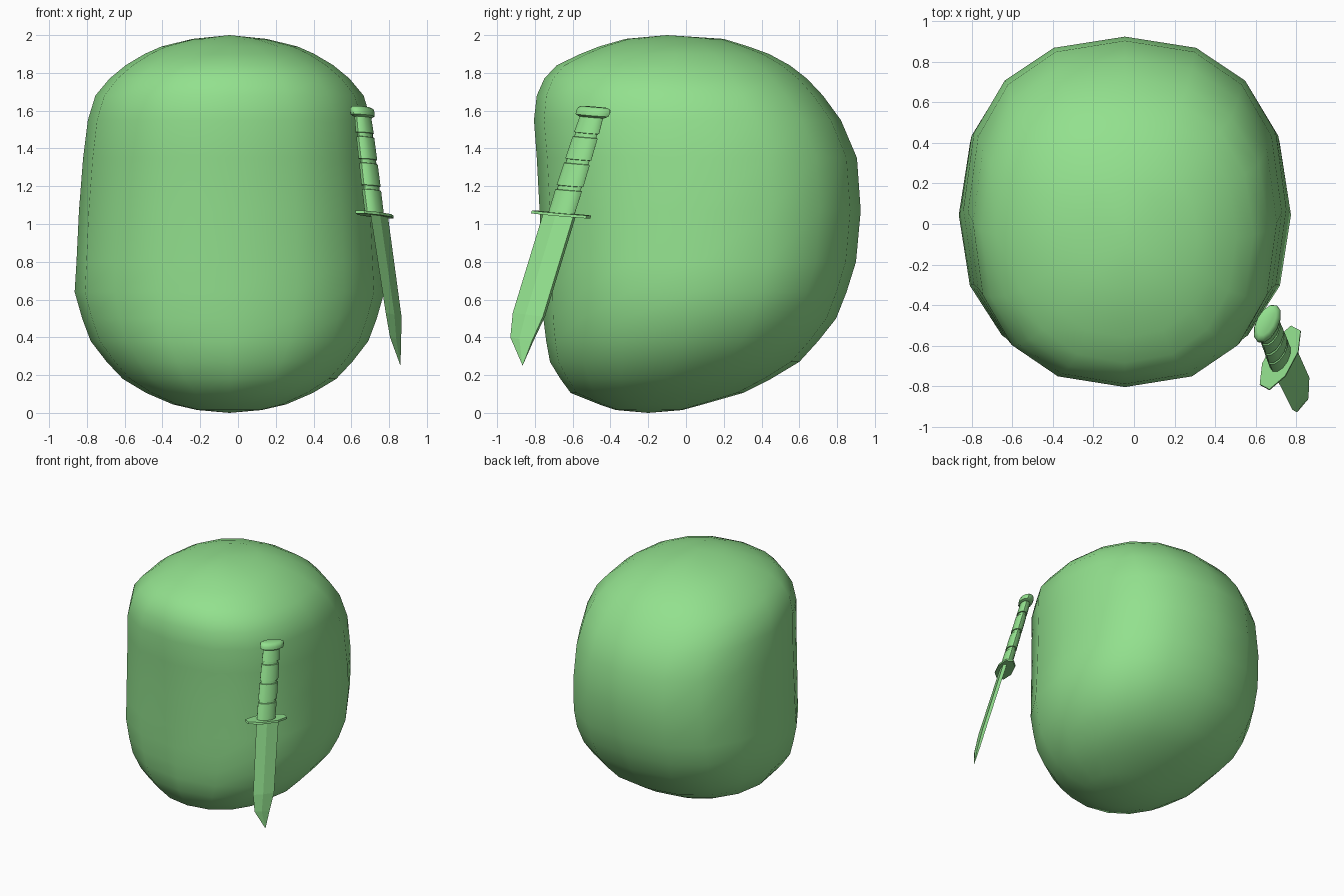
import bpy
import bmesh
import math
from mathutils import Vector

cube = bpy.data.objects.get("Cube")
if cube:
    bpy.data.objects.remove(cube, do_unlink=True)

# One soft green for everything
GREEN = (0.29, 0.75, 0.27, 1.0)
green = bpy.data.materials.new("soft green")
green.use_nodes = True
green.diffuse_color = GREEN
bsdf = green.node_tree.nodes["Principled BSDF"]
bsdf.inputs["Base Color"].default_value = GREEN
bsdf.inputs["Roughness"].default_value = 0.7


def loft(name, rings, smooth_angle=None):
    """Skin a list of rings; a ring with one point closes to a tip."""
    bm = bmesh.new()
    loops = [[bm.verts.new(p) for p in ring] for ring in rings]
    for a, b in zip(loops, loops[1:]):
        n = max(len(a), len(b))
        for i in range(n):
            j = (i + 1) % n
            if len(a) == 1:
                bm.faces.new((a[0], b[i], b[j]))
            elif len(b) == 1:
                bm.faces.new((a[i], a[j], b[0]))
            else:
                bm.faces.new((a[i], a[j], b[j], b[i]))
    for end in (loops[0], loops[-1]):
        if len(end) > 2:
            bm.faces.new(end)
    bmesh.ops.recalc_face_normals(bm, faces=bm.faces)
    mesh = bpy.data.meshes.new(name)
    bm.to_mesh(mesh)
    bm.free()
    mesh.materials.append(green)
    ob = bpy.data.objects.new(name, mesh)
    bpy.context.scene.collection.objects.link(ob)
    if smooth_angle:
        bpy.ops.object.select_all(action='DESELECT')
        ob.select_set(True)
        bpy.context.view_layer.objects.active = ob
        bpy.ops.object.shade_smooth_by_angle(angle=math.radians(smooth_angle))
    return ob


def spow(v, p):
    return math.copysign(abs(v) ** p, v)


# Body: stacked rounded sections (z, front y, back y, half width, squareness)
BODY_X = -0.045
SECTIONS = [
    (0.015, -0.37, -0.02, 0.17, 2.1),
    (0.045, -0.46, 0.09, 0.30, 2.1),
    (0.105, -0.61, 0.30, 0.44, 2.15),
    (0.18, -0.665, 0.45, 0.565, 2.2),
    (0.27, -0.72, 0.60, 0.65, 2.25),
    (0.38, -0.74, 0.70, 0.735, 2.3),
    (0.50, -0.755, 0.795, 0.78, 2.3),
    (0.64, -0.76, 0.85, 0.82, 2.3),
    (0.80, -0.765, 0.90, 0.81, 2.35),
    (1.07, -0.775, 0.925, 0.797, 2.35),
    (1.35, -0.79, 0.905, 0.775, 2.35),
    (1.55, -0.805, 0.82, 0.75, 2.35),
    (1.68, -0.79, 0.725, 0.71, 2.3),
    (1.77, -0.75, 0.64, 0.635, 2.3),
    (1.84, -0.685, 0.55, 0.55, 2.25),
    (1.90, -0.56, 0.44, 0.45, 2.2),
    (1.94, -0.46, 0.33, 0.36, 2.1),
    (1.98, -0.32, 0.20, 0.195, 2.1),
]
SIDES = 16
body_rings = [[(BODY_X, -0.20, 0.0)]]
for z, front, back, half, n in SECTIONS:
    cy, depth = (front + back) / 2, (back - front) / 2
    ring = []
    for i in range(SIDES):
        t = math.tau * i / SIDES
        ring.append((BODY_X + half * spow(math.cos(t), 2 / n),
                     cy + depth * spow(math.sin(t), 2 / n), z))
    body_rings.append(ring)
body_rings.append([(BODY_X, -0.10, 2.0)])
loft("body", body_rings, 80)

# Knife axes: wide direction and thin direction, sections stay near level
WIDE = Vector((0.47, 0.88, -0.08))
THIN = Vector((0.88, -0.47, 0.0))


def axis(z):
    """Centre of the handle at a height."""
    return Vector((0.72, -0.655, 1.07)).lerp(
        Vector((0.66, -0.4975, 1.575)), (z - 1.07) / 0.505)


def oval(z, w, t, sides=12, turn=0.0):
    c = axis(z)
    ring = []
    for i in range(sides):
        a = math.tau * i / sides + turn
        ring.append(c + WIDE * (w * math.cos(a)) + THIN * (t * math.sin(a)))
    return ring


# Handle with three narrow grooves
stations = [(1.045, 0.078, 0.042)]
for g in (1.19, 1.33, 1.47):
    size = 1.0 - (g - 1.05) * 0.2
    w, t = 0.082 * size, 0.043 * size
    stations += [(g - 0.012, w, t), (g - 0.010, w - 0.009, t - 0.008),
                 (g + 0.010, w - 0.009, t - 0.008), (g + 0.012, w, t)]
stations.append((1.585, 0.068, 0.036))
loft("knife_handle", [oval(*s) for s in stations], 40)

# Rounded pommel cap
loft("knife_pommel", [oval(z, w, t) for z, w, t in (
    (1.565, 0.075, 0.038), (1.575, 0.098, 0.052), (1.595, 0.102, 0.055),
    (1.612, 0.096, 0.050), (1.620, 0.075, 0.036))], 50)

# Cross guard: long eight-sided plate
loft("knife_guard", [oval(z, 0.178, 0.070, 8, math.pi / 8)
                     for z in (1.043, 1.058)])


# Blade: thin cutting edge in front, thick spine behind, clipped tip
def blade_ring(z, edge, spine, thick):
    e, s = Vector((*edge, z + 0.01)), Vector((*spine, z - 0.01))
    mid = e.lerp(s, 0.45)
    off = THIN * thick
    return [e, mid + off, s + off * 0.8, s - off * 0.8, mid - off]


loft("knife_blade", [
    blade_ring(1.05, (0.700, -0.755), (0.782, -0.590), 0.017),
    blade_ring(0.52, (0.782, -0.917), (0.855, -0.752), 0.015),
    blade_ring(0.39, (0.805, -0.930), (0.856, -0.812), 0.011),
    [(0.860, -0.865, 0.25)],
])
